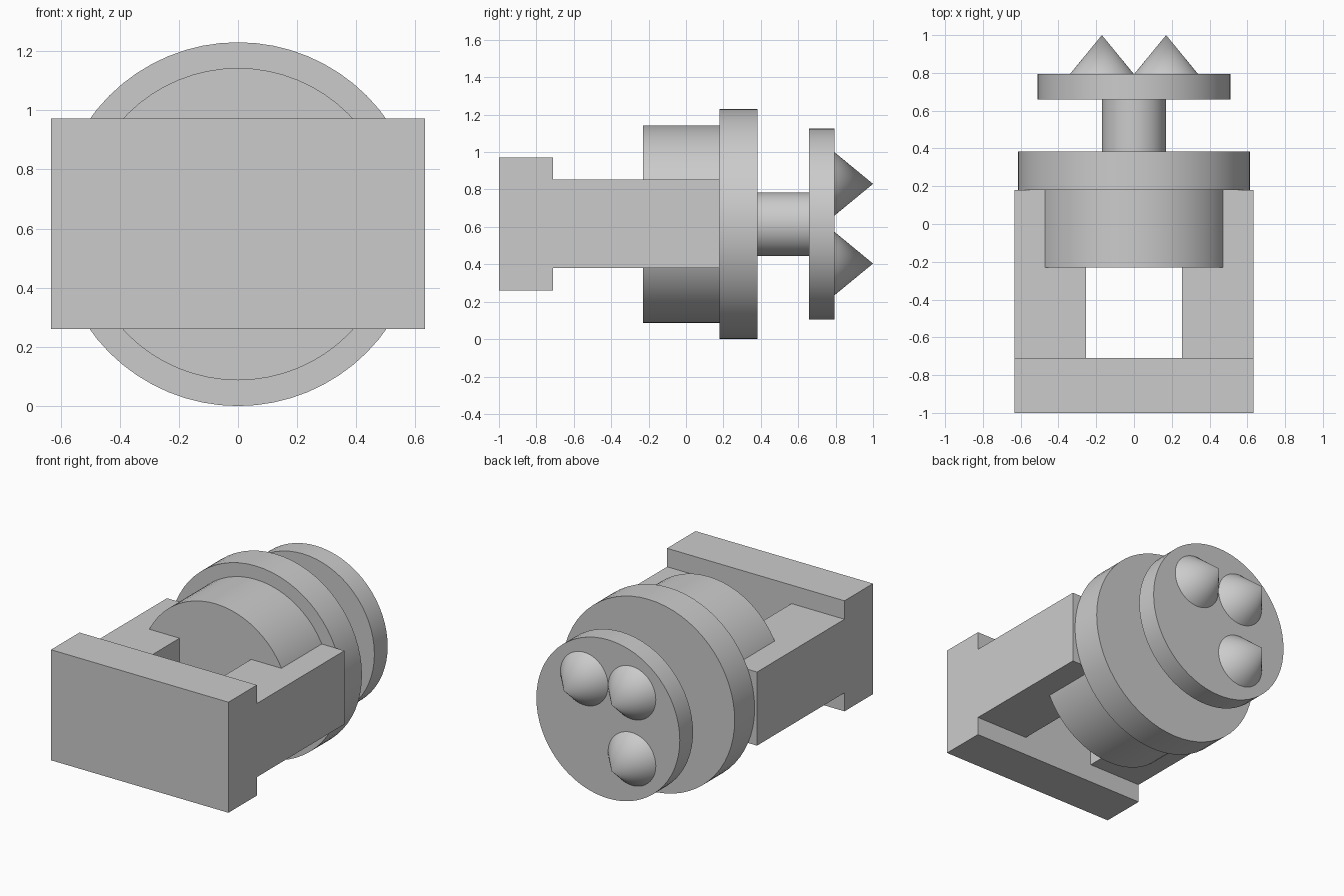
import bpy, math

cube = bpy.data.objects.get("Cube")
if cube:
    bpy.data.objects.remove(cube, do_unlink=True)

grey = bpy.data.materials.new("light_grey")
grey.use_nodes = True
COLOUR = (0.6, 0.6, 0.6, 1)
grey.diffuse_color = COLOUR
grey.node_tree.nodes["Principled BSDF"].inputs["Base Color"].default_value = COLOUR

AXIS_Z = 0.615  # height of the shared turning axis


def finish(name):
    ob = bpy.context.object
    ob.name = name
    ob.data.materials.append(grey)
    return ob


def box(name, x, y, z):
    """Box from (min, max) ranges along each axis."""
    ranges = (x, y, z)
    bpy.ops.mesh.primitive_cube_add(size=1, location=[(a + b) / 2 for a, b in ranges])
    ob = finish(name)
    ob.scale = [b - a for a, b in ranges]
    bpy.ops.object.transform_apply(location=False, rotation=False, scale=True)
    return ob


def turned(name, radius, y0, y1, x=0, z=AXIS_Z, tip=None):
    """Cylinder, or cone when tip is 0, running along y from y0 to y1."""
    bpy.ops.mesh.primitive_cone_add(
        vertices=64, radius1=radius, radius2=radius if tip is None else tip,
        depth=y1 - y0, location=(x, (y0 + y1) / 2, z),
        rotation=(-math.pi / 2, 0, 0))
    ob = finish(name)
    bpy.ops.object.shade_smooth_by_angle(angle=math.radians(30))
    return ob


# Front yoke: crossbar with two arms reaching back to the flange
box("crossbar", (-0.632, 0.632), (-1, -0.71), (0.26, 0.972))
for side, s in (("left", 1), ("right", -1)):
    box(side + "_arm", sorted((s * 0.255, s * 0.632)), (-0.71, 0.18), (0.379, 0.853))

# Turned parts along the axis
turned("drum", 0.528, -0.23, 0.18)
turned("flange", 0.615, 0.18, 0.383)
turned("shaft", 0.17, 0.383, 0.658)
turned("end_plate", 0.511, 0.658, 0.793)

# Three spikes on the end plate, the lower left corner left empty
for name, x, z in (("upper_left_spike", 0.17, 0.83),
                   ("upper_right_spike", -0.17, 0.83),
                   ("lower_right_spike", -0.17, 0.404)):
    turned(name, 0.17, 0.793, 1.0, x, z, tip=0)
